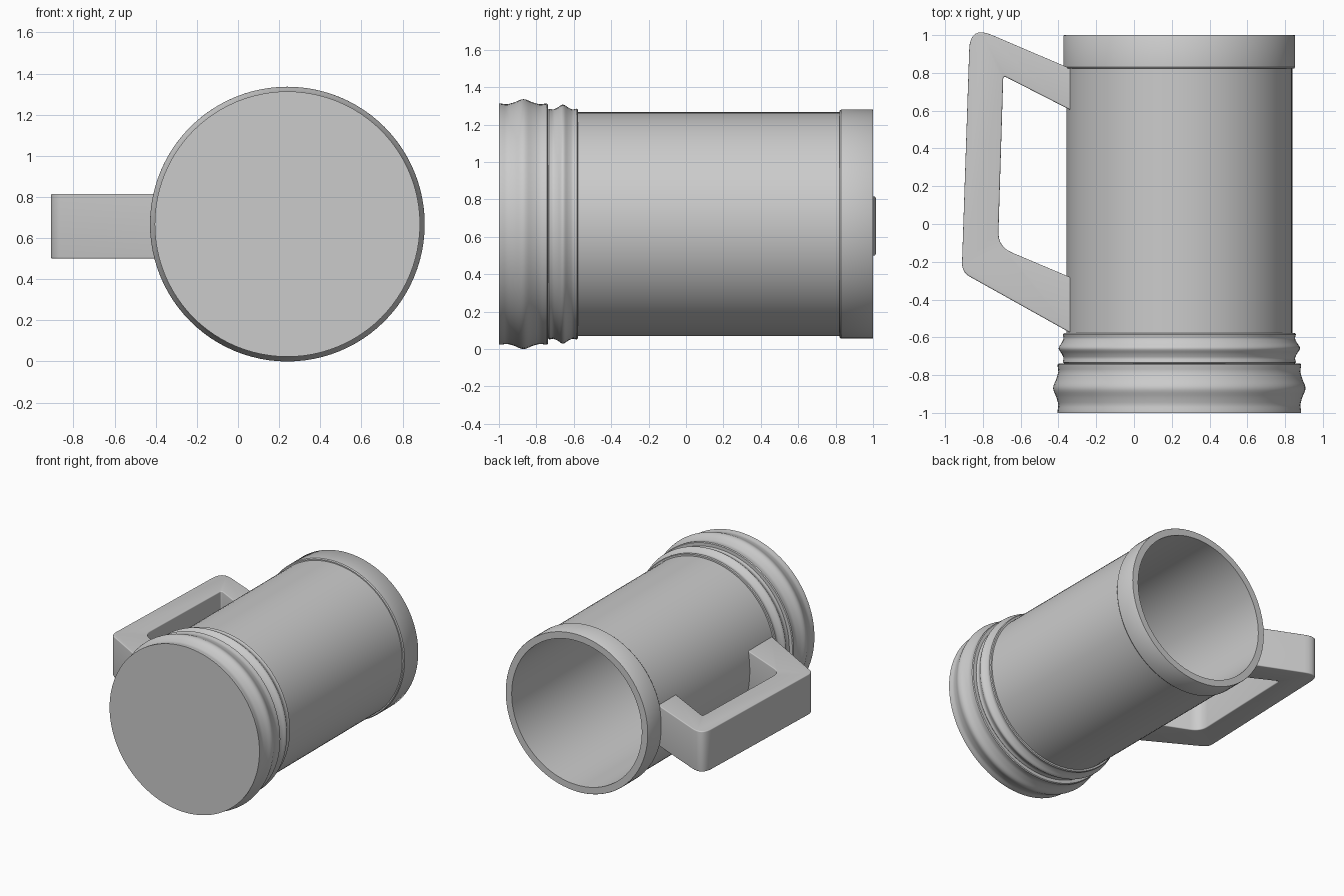
import bpy, bmesh, math
from mathutils import Vector

if "Cube" in bpy.data.objects:
    bpy.data.objects.remove(bpy.data.objects["Cube"])

CX, CZ = 0.24, 0.668   # axis of the mug, running along y
SEGMENTS = 96

grey = bpy.data.materials.new("plain grey")
grey.use_nodes = True
grey.diffuse_color = (0.6, 0.6, 0.6, 1)
grey.node_tree.nodes["Principled BSDF"].inputs["Base Color"].default_value = (0.6, 0.6, 0.6, 1)


def finish(name, bm, angle):
    bmesh.ops.recalc_face_normals(bm, faces=bm.faces)
    mesh = bpy.data.meshes.new(name)
    bm.to_mesh(mesh)
    bm.free()
    mesh.materials.append(grey)
    obj = bpy.data.objects.new(name, mesh)
    bpy.context.collection.objects.link(obj)
    bpy.ops.object.select_all(action='DESELECT')
    obj.select_set(True)
    bpy.context.view_layer.objects.active = obj
    bpy.ops.object.shade_smooth_by_angle(angle=math.radians(angle))
    return obj


def lathe(name, profile):
    """Revolve (y, radius) points around the mug axis."""
    bm = bmesh.new()
    verts = [bm.verts.new((CX + r, y, CZ)) for y, r in profile]
    edges = [bm.edges.new(pair) for pair in zip(verts, verts[1:])]
    bmesh.ops.spin(bm, geom=verts + edges, cent=(CX, 0, CZ), axis=(0, 1, 0),
                   angle=math.tau, steps=SEGMENTS)
    bmesh.ops.remove_doubles(bm, verts=bm.verts, dist=0.0005)
    return finish(name, bm, 35)


def band(name, start, end, edge, swell):
    """Solid hoop with a soft ridge around its middle."""
    lip = 0.006
    steps = 20
    points = [(start, 0), (start, edge - lip if start > -1 else edge)]
    for i in range(steps + 1):
        t = i / steps
        ridge = math.exp(-((t - 0.5) / 0.17) ** 2)
        dip = 0.2 * math.exp(-((abs(t - 0.5) - 0.36) / 0.08) ** 2)
        y = start + lip + t * (end - start - 2 * lip)
        points.append((y, edge + swell * (ridge - dip)))
    points += [(end, edge - lip), (end, 0)]
    return points


# Hollow barrel with a raised rim at the open end
lathe("barrel", [(-0.95, 0), (-0.95, 0.598), (0.822, 0.598), (0.822, 0.607),
                 (0.83, 0.613), (0.997, 0.613), (1, 0.611), (1, 0.56),
                 (-0.88, 0.56), (-0.88, 0)])

# Two ridged hoops at the base (both stay below the cup floor or outside the wall)
lower = band("lower_hoop", -1, -0.738, 0.645, 0.023)
upper = band("upper_hoop", -0.738, -0.578, 0.617, 0.022)
lower[-1] = (lower[-1][0], 0.58)
upper[0] = (upper[0][0], 0.58)
upper[-1] = (upper[-1][0], 0.58)
lathe("lower_hoop", lower)
lathe("upper_hoop", upper)

# Handle: rounded outline in the xy plane, extruded in z
corners = [((-0.33, 0.82), 0), ((-0.868, 1.05), 0.125), ((-0.912, -0.255), 0.05),
           ((-0.33, -0.58), 0), ((-0.33, -0.285), 0), ((-0.72, -0.12), 0.08),
           ((-0.692, 0.785), 0.02), ((-0.33, 0.6), 0)]
outline = []
for i, (point, cut) in enumerate(corners):
    p = Vector(point)
    if not cut:
        outline.append(p)
        continue
    a = p + (Vector(corners[i - 1][0]) - p).normalized() * cut
    b = p + (Vector(corners[i + 1][0]) - p).normalized() * cut
    for k in range(9):
        t = k / 8
        outline.append(a * (1 - t) ** 2 + p * 2 * t * (1 - t) + b * t * t)

bm = bmesh.new()
face = bm.faces.new([bm.verts.new((p.x, p.y, 0.5)) for p in outline])
top = bmesh.ops.extrude_face_region(bm, geom=[face])["geom"]
bmesh.ops.translate(bm, vec=(0, 0, 0.315),
                    verts=[g for g in top if isinstance(g, bmesh.types.BMVert)])
bm.normal_update()
long_edges = [e for e in bm.edges
              if abs(e.verts[0].co.z - e.verts[1].co.z) < 0.01
              and min(v.co.x for v in e.verts) < -0.34]
bmesh.ops.bevel(bm, geom=long_edges, offset=0.035, segments=5, profile=0.5,
                affect='EDGES', clamp_overlap=True)
finish("handle", bm, 50)
